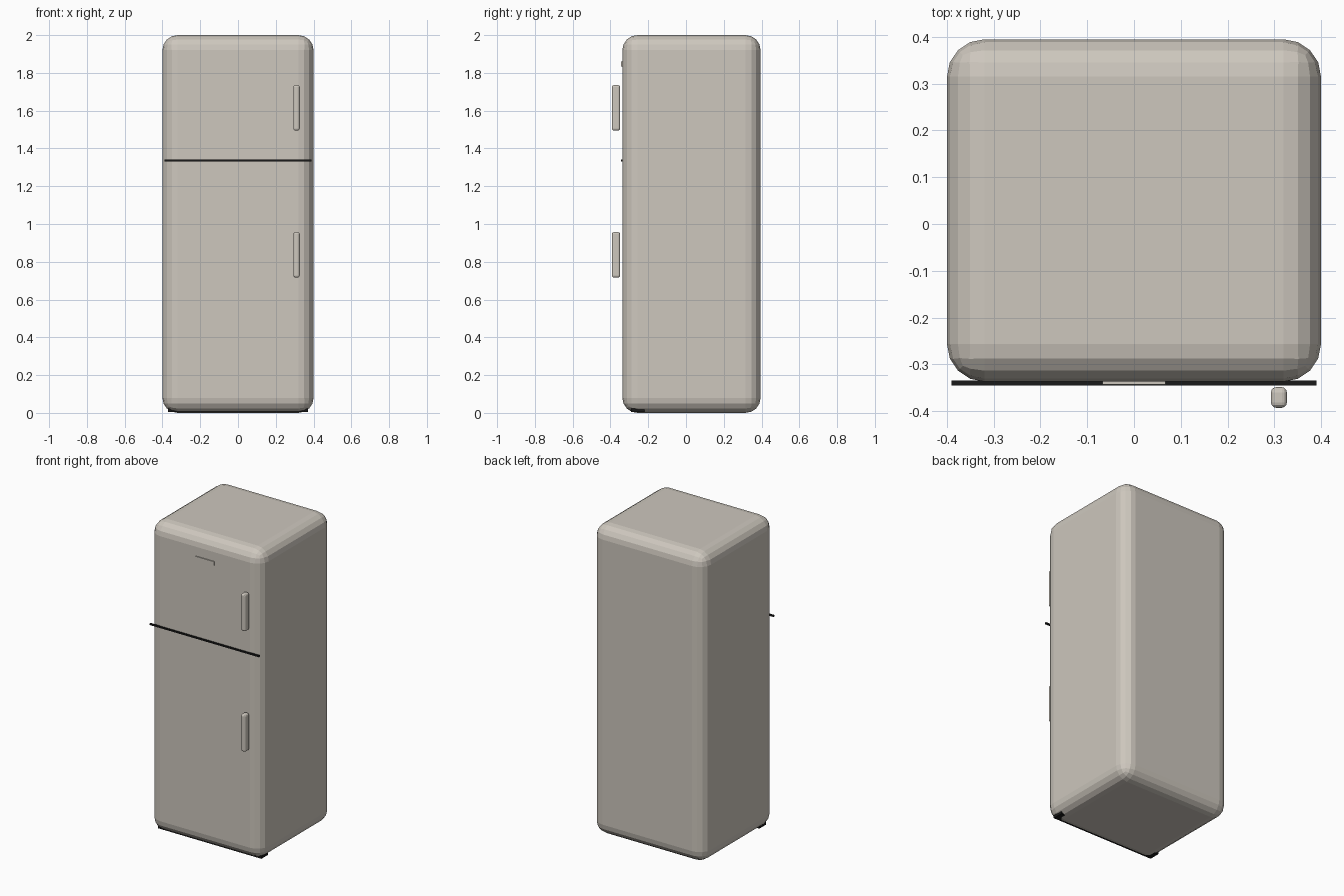
import bpy

default = bpy.data.objects.get("Cube")
if default:
    bpy.data.objects.remove(default, do_unlink=True)


def make_material(name, colour):
    mat = bpy.data.materials.new(name)
    mat.use_nodes = True
    mat.diffuse_color = colour
    mat.node_tree.nodes["Principled BSDF"].inputs["Base Color"].default_value = colour
    return mat


def box(name, low, high, mat, radius=0, segments=1):
    """Axis-aligned box between two corners, with optional rounded edges."""
    bpy.ops.mesh.primitive_cube_add(size=1, location=[(a + b) / 2 for a, b in zip(low, high)])
    obj = bpy.context.object
    obj.name = name
    obj.scale = [b - a for a, b in zip(low, high)]
    bpy.ops.object.transform_apply(location=False, rotation=False, scale=True)
    obj.data.materials.append(mat)
    if radius:
        bevel = obj.modifiers.new("rounding", "BEVEL")
        bevel.width = radius
        bevel.segments = segments
    return obj


enamel = make_material("warm grey enamel", (0.61, 0.57, 0.51, 1))
rubber = make_material("black rubber", (0.01, 0.01, 0.01, 1))

FRONT = -0.337

# Rounded cabinet
box("cabinet", (-0.4, FRONT, 0), (0.4, 0.395, 2), enamel, 0.08, 4)

# Seal between the freezer and fridge doors
box("door_seal", (-0.39, FRONT - 0.008, 1.331), (0.39, FRONT + 0.002, 1.341), rubber)

# Dark strip showing at the front bottom corners
box("base_strip", (-0.37, -0.29, 0.004), (0.37, -0.22, 0.022), rubber)

# Door handles
for name, bottom in (("freezer_handle", 1.495), ("fridge_handle", 0.717)):
    box(name, (0.293, -0.393, bottom), (0.327, -0.349, bottom + 0.24), enamel, 0.011, 3)

# Plain plate on the freezer door
box("door_plate", (-0.067, FRONT - 0.006, 1.835), (0.067, FRONT + 0.002, 1.861), enamel)
